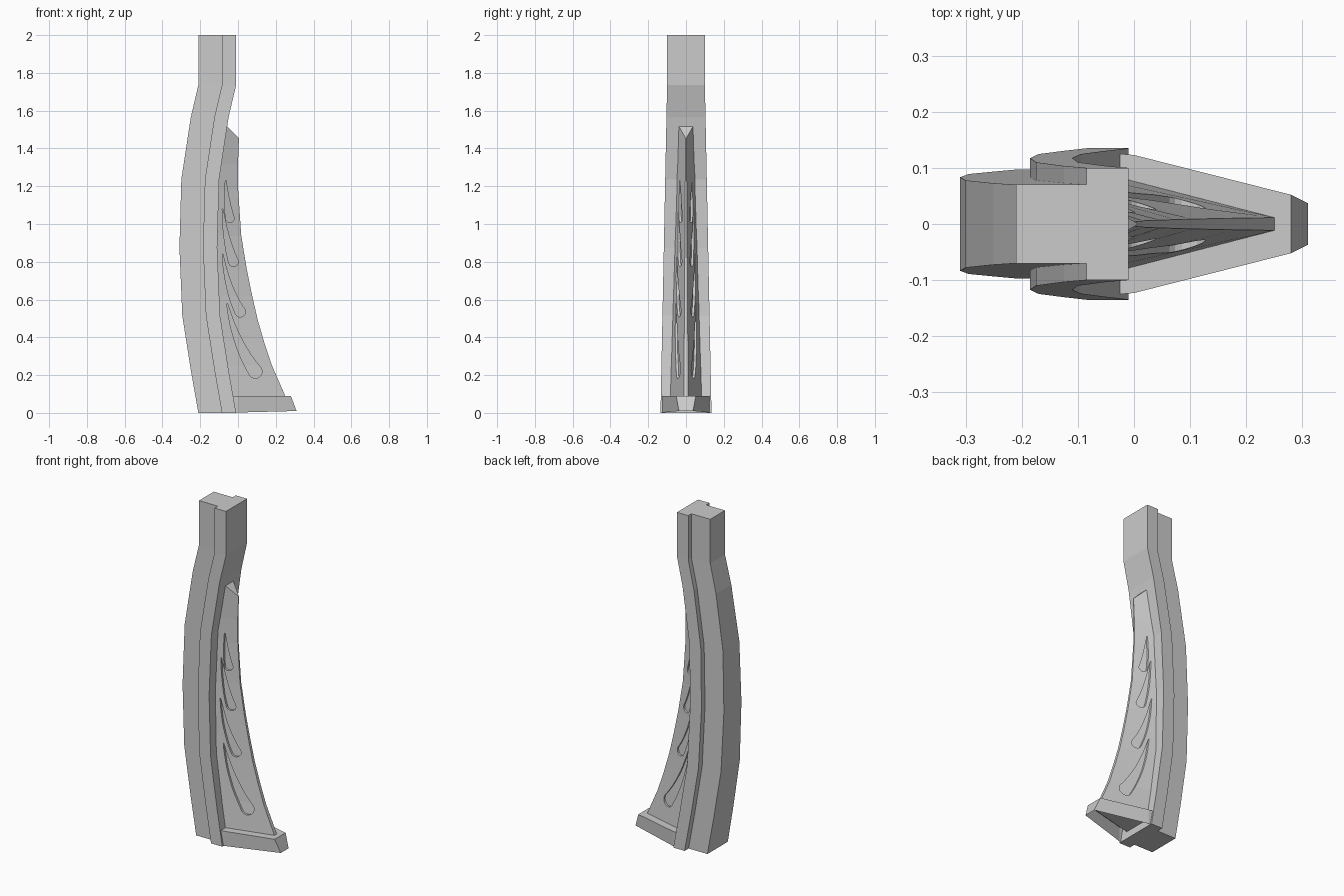
import bpy
import bmesh
from math import sin, cos, pi, atan2
from mathutils import Vector

cube = bpy.data.objects.get("Cube")
if cube:
    bpy.data.objects.remove(cube)

stone = bpy.data.materials.new("stone_grey")
stone.use_nodes = True
GREY = (0.6, 0.6, 0.6, 1)
stone.diffuse_color = GREY
stone.node_tree.nodes["Principled BSDF"].inputs["Base Color"].default_value = GREY


def loft(name, loops, cap_start=True, cap_end=True):
    """Skin a list of equal-length closed loops into one object."""
    bm = bmesh.new()
    rings = [[bm.verts.new(p) for p in loop] for loop in loops]
    for a, b in zip(rings, rings[1:]):
        for i in range(len(a)):
            j = (i + 1) % len(a)
            bm.faces.new((a[i], a[j], b[j], b[i]))
    if cap_start:
        bm.faces.new(rings[0][::-1])
    if cap_end:
        bm.faces.new(rings[-1])
    bmesh.ops.recalc_face_normals(bm, faces=bm.faces)
    mesh = bpy.data.meshes.new(name)
    bm.to_mesh(mesh)
    bm.free()
    mesh.materials.append(stone)
    obj = bpy.data.objects.new(name, mesh)
    bpy.context.collection.objects.link(obj)
    return obj


def cut(target, cutter):
    """Subtract the cutter, bake the result and remove the cutter."""
    mod = target.modifiers.new("cut", 'BOOLEAN')
    mod.operation = 'DIFFERENCE'
    mod.solver = 'EXACT'
    mod.object = cutter
    bpy.context.view_layer.update()
    graph = bpy.context.evaluated_depsgraph_get()
    baked = bpy.data.meshes.new_from_object(target.evaluated_get(graph))
    target.modifiers.clear()
    target.data = baked
    bpy.data.objects.remove(cutter)


# Curved pillar with a T-shaped section: (height, outer edge x)
SPINE = [(0, -.21), (.228, -.25), (.515, -.295), (.875, -.31),
         (1.236, -.30), (1.565, -.25), (1.735, -.21), (2, -.21)]


def spine_x(z):
    for (z0, x0), (z1, x1) in zip(SPINE, SPINE[1:]):
        if z <= z1:
            return x0 + (x1 - x0) * (z - z0) / (z1 - z0)


def spine_loop(z, x):
    k = max(0, 1 - z / 1.735)
    narrow, wide = .07 + .027 * k, .10 + .035 * k
    half = [(x, narrow), (x + .125, narrow), (x + .125, wide), (x + .2, wide)]
    return [(px, py, z) for px, py in half] + [(px, -py, z) for px, py in half[::-1]]


loft("curved_pillar", [spine_loop(z, x) for z, x in SPINE])

# Wedge-shaped fin: (height at the pillar, height at the ridge, ridge x)
FIN = [(.05, .05, .268), (.09, .09, .25), (.25, .25, .18), (.37, .37, .14),
       (.49, .49, .105), (.62, .62, .075), (.757, .757, .047), (.94, .94, .017),
       (1.18, 1.18, .001), (1.32, 1.32, 0), (1.525, 1.455, .005)]


def fin_loop(zb, zt, xt, inset):
    k = 1 - zb / 1.525
    base = .042 + .046 * k - inset
    ridge = .002 + .010 * k - inset
    xb = spine_x(zb) + .19
    # the inset core stops where its two sides meet
    if ridge < .0005:
        t = (base - .0005) / (base - ridge)
        xt, ridge = xb + (xt - xb) * t, .0005
    return [(xb, base, zb), (xt, ridge, zt), (xt, -ridge, zt), (xb, -base, zb)]


def fin_solid(name, inset):
    return loft(name, [fin_loop(*row, inset) for row in FIN])


fin = fin_solid("fin", 0)


# Curved teardrop recesses on both sides: top point, bend, round end, radius
def teardrop(top, bend, end, r):
    p0, p1, p2 = Vector(top), Vector(bend), Vector(end)
    left, right = [], []
    steps = 12
    for i in range(steps + 1):
        t = i / steps
        p = p0 * (1 - t) ** 2 + p1 * 2 * t * (1 - t) + p2 * t * t
        d = ((p1 - p0) * (1 - t) + (p2 - p1) * t).normalized()
        n = Vector((-d.y, d.x)) * (r * t ** .9 + .0015)
        right.append(p + n)
        left.append(p - n)
    # round lower end
    a0 = atan2(n.y, n.x)
    arc = [p2 + Vector((cos(a0 - pi * k / 8), sin(a0 - pi * k / 8))) * n.length
           for k in range(1, 8)]
    return right + arc + left[::-1]


LEAVES = [((-.065, 1.23), (-.062, 1.12), (-.043, 1.03), .021),
          ((-.082, 1.08), (-.065, .91), (-.024, .80), .024),
          ((-.082, .84), (-.055, .65), (.012, .535), .026),
          ((-.058, .58), (-.015, .37), (.092, .218), .034)]
for leaf in LEAVES:
    outline = teardrop(*leaf)
    prism = loft("leaf_cutter", [[(p.x, y, p.y) for p in outline] for y in (-.2, .2)])
    cut(prism, fin_solid("fin_core", .012))
    cut(fin, prism)

# Tapered foot under the fin, hollow beneath
foot_top = [(-.025, .125), (0, .123), (.28, .052)]
foot_low = [(-.025, .125), (0, .123), (.31, .037)]


def foot_loop(half, heights):
    pts = [(x, y, z) for (x, y), z in zip(half, heights)]
    return pts + [(x, -y, z) for x, y, z in pts[::-1]]


loft("foot", [foot_loop(foot_low, (.002, .002, .01)),
              foot_loop(foot_top, (.09, .09, .09))], cap_start=False)
